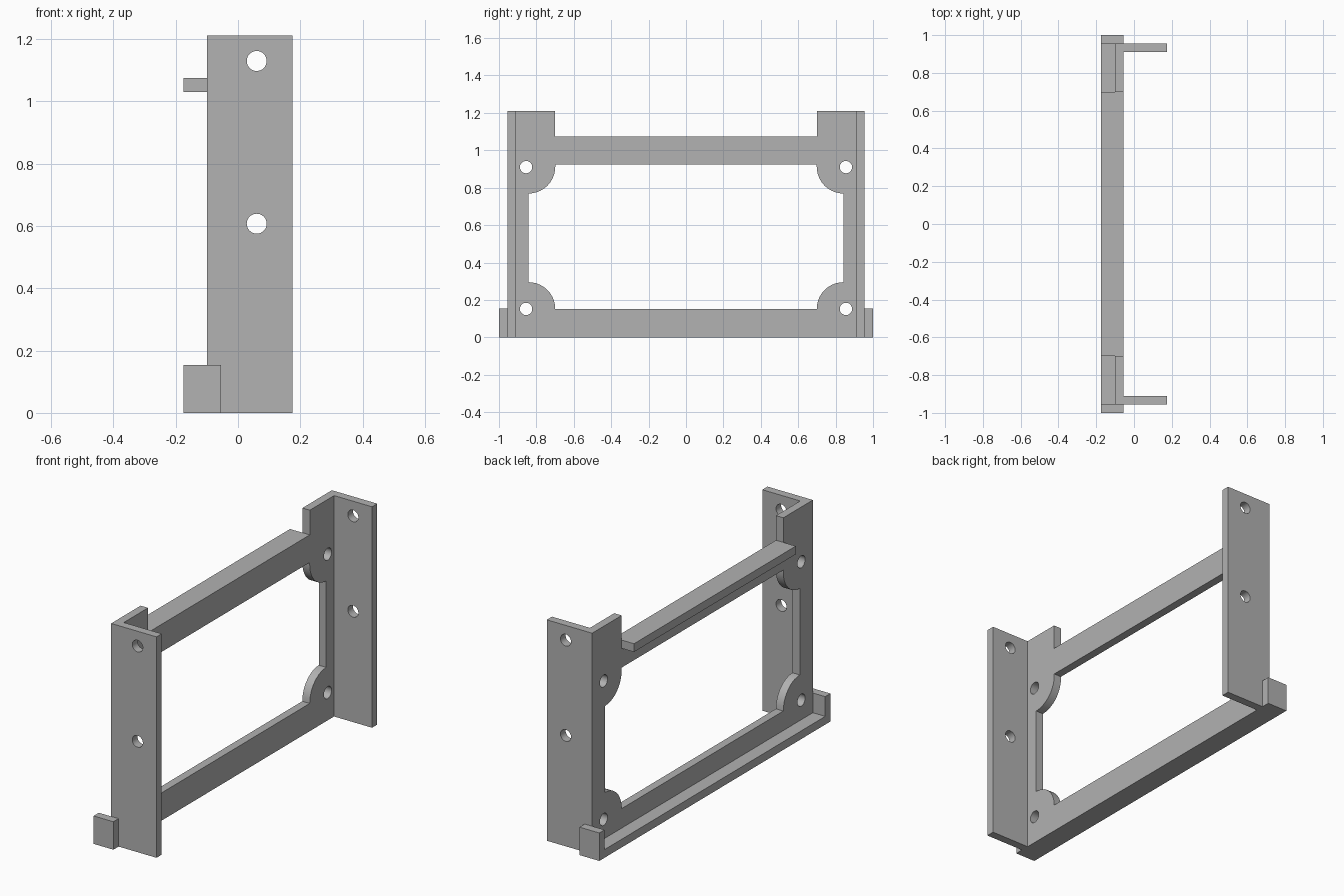
import bpy, bmesh, math
from mathutils import Matrix

if "Cube" in bpy.data.objects:
    bpy.data.objects.remove(bpy.data.objects["Cube"])

T = 0.045                      # sheet thickness
HEIGHT = 1.21
X_BACK, X_PANEL, X_FRONT = -0.175, -0.10, 0.175
Y_EAR, Y_SIDE, Y_END = 0.70, 0.955, 1.0

grey = bpy.data.materials.new("grey plastic")
grey.diffuse_color = (0.445, 0.445, 0.445, 1)
grey.use_nodes = True
grey.node_tree.nodes["Principled BSDF"].inputs["Base Color"].default_value = grey.diffuse_color


def circle(cx, cy, r, n=32):
    return [(cx + r * math.cos(2 * math.pi * i / n),
             cy + r * math.sin(2 * math.pi * i / n)) for i in range(n)]


def arc(cx, cy, r, a0, a1, n=10):
    angles = [math.radians(a0 + (a1 - a0) * i / n) for i in range(n + 1)]
    return [(cx + r * math.cos(a), cy + r * math.sin(a)) for a in angles]


def plate(name, loops, matrix):
    """Sheet of thickness T; the first loop is the outline, the rest are openings."""
    curve = bpy.data.curves.new(name, 'CURVE')
    curve.dimensions = '2D'
    curve.fill_mode = 'BOTH'
    curve.extrude = T / 2
    for loop in loops:
        spline = curve.splines.new('POLY')
        spline.points.add(len(loop) - 1)
        for point, (u, v) in zip(spline.points, loop):
            point.co = (u, v, 0, 1)
        spline.use_cyclic_u = True
    temp = bpy.data.objects.new(name + "_outline", curve)
    bpy.context.collection.objects.link(temp)
    bpy.context.view_layer.update()
    deps = bpy.context.evaluated_depsgraph_get()
    mesh = bpy.data.meshes.new_from_object(temp.evaluated_get(deps))
    bpy.data.objects.remove(temp)
    bm = bmesh.new()
    bm.from_mesh(mesh)
    bmesh.ops.transform(bm, matrix=matrix, verts=bm.verts)
    return finish(name, bm, mesh)


def box(name, x0, x1, y0, y1, z0, z1):
    bm = bmesh.new()
    bmesh.ops.create_cube(bm, size=1)
    for v in bm.verts:
        v.co = ((x0 + x1) / 2 + v.co.x * (x1 - x0),
                (y0 + y1) / 2 + v.co.y * (y1 - y0),
                (z0 + z1) / 2 + v.co.z * (z1 - z0))
    return finish(name, bm, bpy.data.meshes.new(name))


def finish(name, bm, mesh):
    bmesh.ops.remove_doubles(bm, verts=bm.verts, dist=1e-5)
    bmesh.ops.recalc_face_normals(bm, faces=bm.faces)
    bm.to_mesh(mesh)
    bm.free()
    mesh.materials.clear()
    mesh.materials.append(grey)
    obj = bpy.data.objects.new(name, mesh)
    bpy.context.collection.objects.link(obj)
    return obj


# Upright panel with raised ears, a window with rounded corner bosses, and screw holes
outline = [(-Y_SIDE, 0), (Y_SIDE, 0), (Y_SIDE, HEIGHT), (Y_EAR, HEIGHT), (Y_EAR, 1.075),
           (-Y_EAR, 1.075), (-Y_EAR, HEIGHT), (-Y_SIDE, HEIGHT)]
W, R = 0.842, 0.143
half = arc(W, 0.152, R, 180, 90) + arc(W, 0.912, R, 270, 180) + [(W - R, 0.924)]
window = half + [(-y, z) for y, z in reversed(half)]
holes = [circle(s * 0.855, z, 0.033) for s in (-1, 1) for z in (0.152, 0.91)]
panel_frame = Matrix(((0, 0, 1, X_PANEL + T / 2), (1, 0, 0, 0), (0, 1, 0, 0), (0, 0, 0, 1)))
panel = plate("mounting_frame", [outline, window] + holes, panel_frame)

parts = []
for side, s in (("front", -1), ("rear", 1)):
    # Side flange with two screw holes
    rect = [(X_PANEL, 0), (X_FRONT, 0), (X_FRONT, HEIGHT), (X_PANEL, HEIGHT)]
    frame = Matrix(((1, 0, 0, 0), (0, 0, -1, s * (Y_SIDE - T / 2)), (0, 1, 0, 0), (0, 0, 0, 1)))
    screws = [circle(0.06, z, 0.032) for z in (0.607, 1.129)]
    parts.append(plate(side + "_flange", [rect] + screws, frame))
    # Small end stop at the foot
    ys = sorted((s * Y_SIDE, s * Y_END))
    parts.append(box(side + "_end_stop", X_BACK, X_PANEL + T, *ys, 0, 0.153))

# Ledges along the back
parts.append(box("top_ledge", X_BACK, X_PANEL, -Y_EAR, Y_EAR, 1.03, 1.075))
parts.append(box("bottom_ledge", X_BACK, X_PANEL, -Y_SIDE, Y_SIDE, 0, T))

# Fuse all parts into one solid
bpy.context.view_layer.objects.active = panel
for part in parts:
    mod = panel.modifiers.new("fuse", 'BOOLEAN')
    mod.operation = 'UNION'
    mod.solver = 'EXACT'
    mod.object = part
    bpy.ops.object.modifier_apply(modifier=mod.name)
    bpy.data.objects.remove(part)

# Smooth the curved walls, keep the edges sharp
panel.select_set(True)
bpy.ops.object.shade_smooth_by_angle(angle=math.radians(30))
